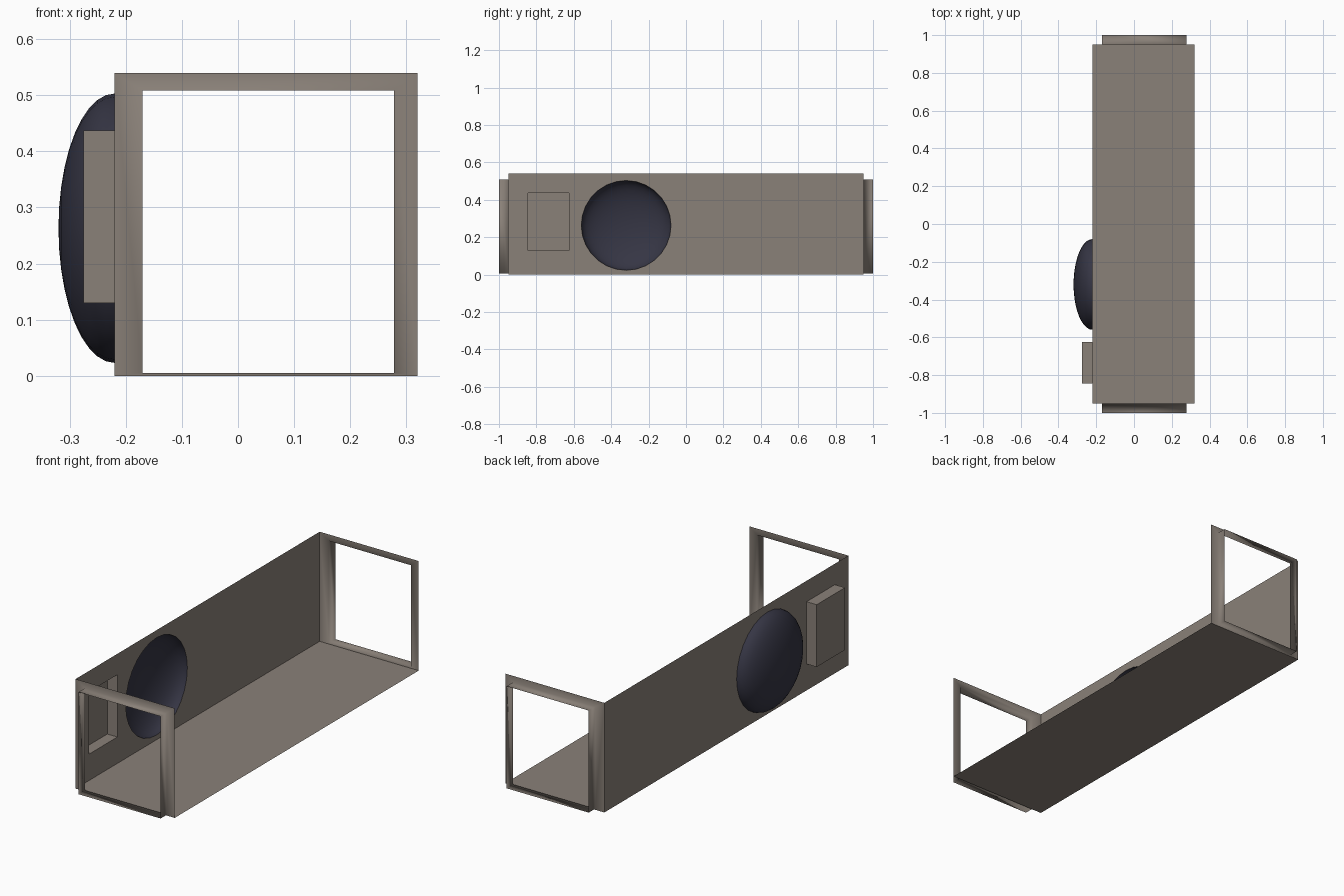
import bpy, bmesh, math

if "Cube" in bpy.data.objects:
    bpy.data.objects.remove(bpy.data.objects["Cube"])

X0, X1, Y, H = -0.22, 0.32, 0.95, 0.54      # corridor shell extents
DY, DZ, DR, DD = -0.32, 0.263, 0.24, 0.10   # dome centre, radius, depth
BY0, BY1, BZ0, BZ1, BX = -0.845, -0.625, 0.13, 0.437, -0.275  # recess
SEG, RINGS = 28, 10


def material(name, color):
    m = bpy.data.materials.new(name)
    m.diffuse_color = (*color, 1)
    m.use_nodes = True
    m.node_tree.nodes["Principled BSDF"].inputs["Base Color"].default_value = m.diffuse_color
    return m


taupe = material("warm grey panel", (0.255, 0.22, 0.19))
navy = material("dark blue glass", (0.036, 0.036, 0.058))


def make(name, bm, mat, smooth=False):
    me = bpy.data.meshes.new(name)
    bm.to_mesh(me)
    bm.free()
    me.materials.append(mat)
    for p in me.polygons:
        p.use_smooth = smooth
    ob = bpy.data.objects.new(name, me)
    bpy.context.collection.objects.link(ob)
    return ob


def bridge(bm, a, b):
    n = len(a)
    return [bm.faces.new((a[i], a[(i + 1) % n], b[(i + 1) % n], b[i])) for i in range(n)]


def rect(y0, y1, z0, z1, x):
    return [(x, y0, z0), (x, y1, z0), (x, y1, z1), (x, y0, z1)]


def dome_ring(t):
    r, x = DR * math.cos(t), X0 - DD * math.sin(t)
    return [(x, DY + r * math.cos(2 * math.pi * i / SEG), DZ + r * math.sin(2 * math.pi * i / SEG))
            for i in range(SEG)]


# floor
bm = bmesh.new()
bm.faces.new([bm.verts.new(c) for c in ((X0, -Y, 0), (X1, -Y, 0), (X1, Y, 0), (X0, Y, 0))])
make("floor", bm, taupe)

# side wall with openings for the round window and the recess
bm = bmesh.new()
edges = []
for loop in (rect(-Y, Y, 0, H, X0), rect(BY0, BY1, BZ0, BZ1, X0), dome_ring(0)):
    vs = [bm.verts.new(c) for c in loop]
    edges += [bm.edges.new((vs[i - 1], vs[i])) for i in range(len(vs))]
bmesh.ops.triangle_fill(bm, use_beauty=True, edges=edges, normal=(1, 0, 0))
for f in bm.faces:
    f.normal_update()
    if f.normal.x < 0:
        f.normal_flip()
make("side_wall", bm, taupe)

# recess: four sides and a back, open to the inside
bm = bmesh.new()
a, b = ([bm.verts.new(c) for c in rect(BY0, BY1, BZ0, BZ1, x)] for x in (X0, BX))
bridge(bm, b, a)
bm.faces.new(b)
bmesh.ops.recalc_face_normals(bm, faces=bm.faces)
bmesh.ops.reverse_faces(bm, faces=bm.faces)
make("wall_recess", bm, taupe)

# round bulging window, open to the inside
bm = bmesh.new()
rings = [[bm.verts.new(c) for c in dome_ring(math.pi / 2 * k / RINGS)] for k in range(RINGS)]
for a, b in zip(rings, rings[1:]):
    bridge(bm, b, a)
tip = bm.verts.new((X0 - DD, DY, DZ))
for i in range(SEG):
    bm.faces.new((tip, rings[-1][i], rings[-1][(i + 1) % SEG]))
bmesh.ops.recalc_face_normals(bm, faces=bm.faces)
bmesh.ops.reverse_faces(bm, faces=bm.faces)
make("window_dome", bm, navy, True)

# end frames: flat border plus a short collar pointing outwards
for name, s in (("front_frame", -1), ("back_frame", 1)):
    bm = bmesh.new()
    loops = []
    for x0, x1, z0, z1, y in ((X0, X1, 0, H, Y), (-0.17, 0.278, 0.005, 0.508, Y),
                              (-0.17, 0.278, 0.005, 0.508, 1.0)):
        loops.append([bm.verts.new((x, s * y, z)) for x, z in ((x0, z0), (x1, z0), (x1, z1), (x0, z1))])
    for a, b in zip(loops, loops[1:]):
        bridge(bm, a, b)
    if s > 0:
        bmesh.ops.reverse_faces(bm, faces=bm.faces)
    make(name, bm, taupe, True)
